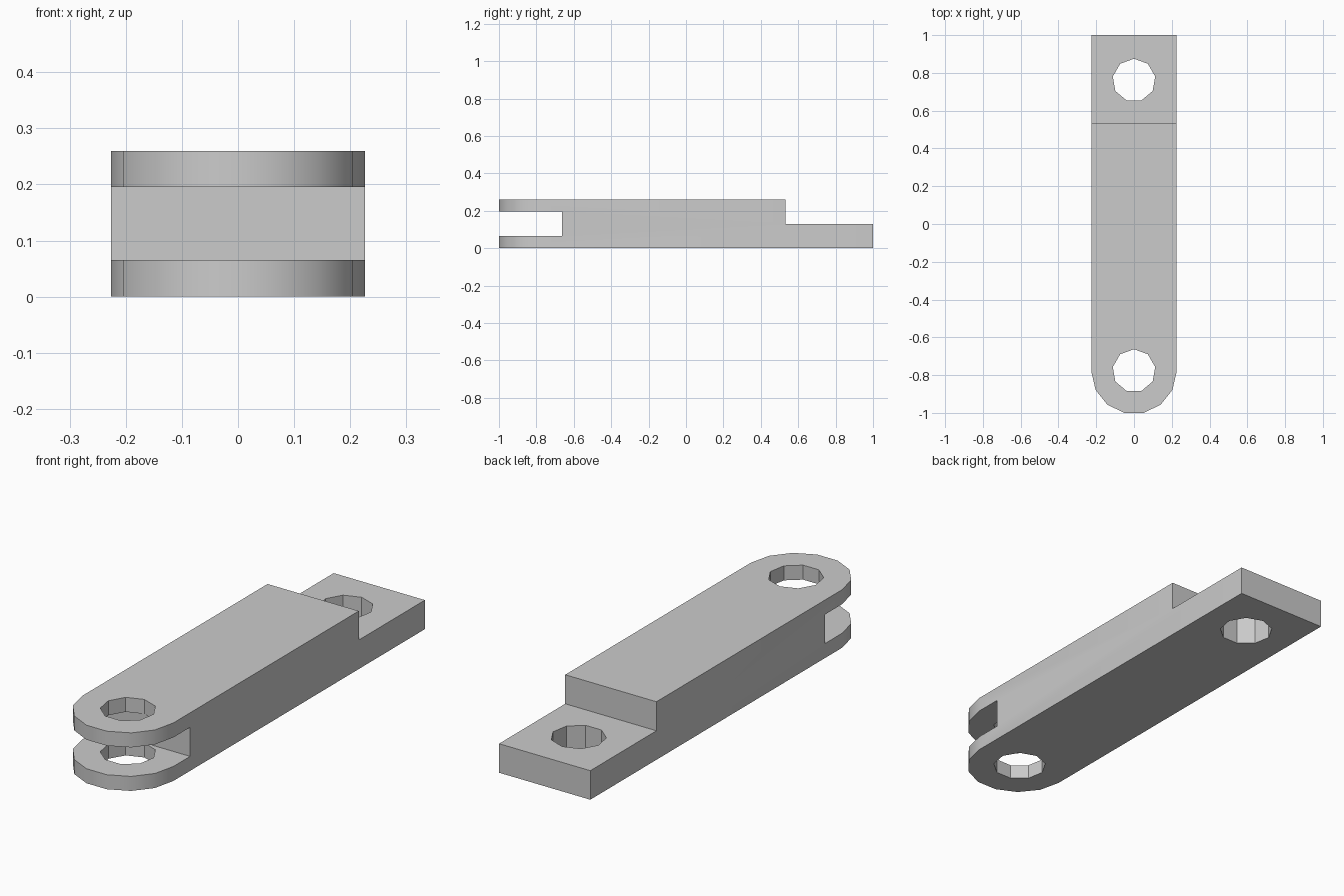
import bpy
import bmesh
from math import sin, cos, pi, radians

default = bpy.data.objects.get("Cube")
if default:
    bpy.data.objects.remove(default, do_unlink=True)

HALF_W, HEIGHT, HOLE_R = 0.226, 0.26, 0.114
FRONT_Y, BACK_Y = -0.777, 0.761     # pin hole centres

grey = bpy.data.materials.new("plain grey")
grey.use_nodes = True
colour = (0.6, 0.6, 0.6, 1)
grey.diffuse_color = colour
grey.node_tree.nodes["Principled BSDF"].inputs["Base Color"].default_value = colour


def prism(name, outline, z0, z1):
    """Extrude a counter-clockwise xy outline from z0 to z1."""
    bm = bmesh.new()
    base = bm.faces.new([bm.verts.new((x, y, z0)) for x, y in outline])
    top = bmesh.ops.extrude_face_region(bm, geom=[base])["geom"]
    for v in top:
        if isinstance(v, bmesh.types.BMVert):
            v.co.z = z1
    bmesh.ops.recalc_face_normals(bm, faces=bm.faces)
    mesh = bpy.data.meshes.new(name)
    bm.to_mesh(mesh)
    bm.free()
    mesh.materials.append(grey)
    obj = bpy.data.objects.new(name, mesh)
    bpy.context.collection.objects.link(obj)
    return obj


def rectangle(y0, y1, half=0.4):
    return [(-half, y0), (half, y0), (half, y1), (-half, y1)]


def hole(cy, sides=9):
    # One corner of the nine-sided hole points to the back
    return [(-HOLE_R * sin(2 * pi * i / sides), cy + HOLE_R * cos(2 * pi * i / sides))
            for i in range(sides)]


# Link bar: square back, rounded front in seven segments
arc = [(-HALF_W * cos(pi * i / 7), -0.78 - HALF_W * sin(pi * i / 7)) for i in range(8)]
link = prism("link_bar", arc + [(HALF_W, 1), (-HALF_W, 1)], 0, HEIGHT)

# Fork slot, lowered tongue and the two pin holes
cutters = [
    prism("fork_slot_cutter", rectangle(-1.2, -0.662), 0.065, 0.195),
    prism("tongue_step_cutter", rectangle(0.532, 1.2), 0.13, 0.5),
    prism("front_hole_cutter", hole(FRONT_Y), -0.2, 0.5),
    prism("back_hole_cutter", hole(BACK_Y), -0.2, 0.5),
]
bpy.context.view_layer.objects.active = link
for cutter in cutters:
    mod = link.modifiers.new(cutter.name, "BOOLEAN")
    mod.operation = "DIFFERENCE"
    mod.solver = "EXACT"
    mod.object = cutter
    bpy.ops.object.modifier_apply(modifier=mod.name)
    bpy.data.objects.remove(cutter, do_unlink=True)

# Smooth the rounded end, keep the hole facets and edges crisp
bpy.ops.object.select_all(action="DESELECT")
link.select_set(True)
bpy.ops.object.shade_smooth_by_angle(angle=radians(30))
